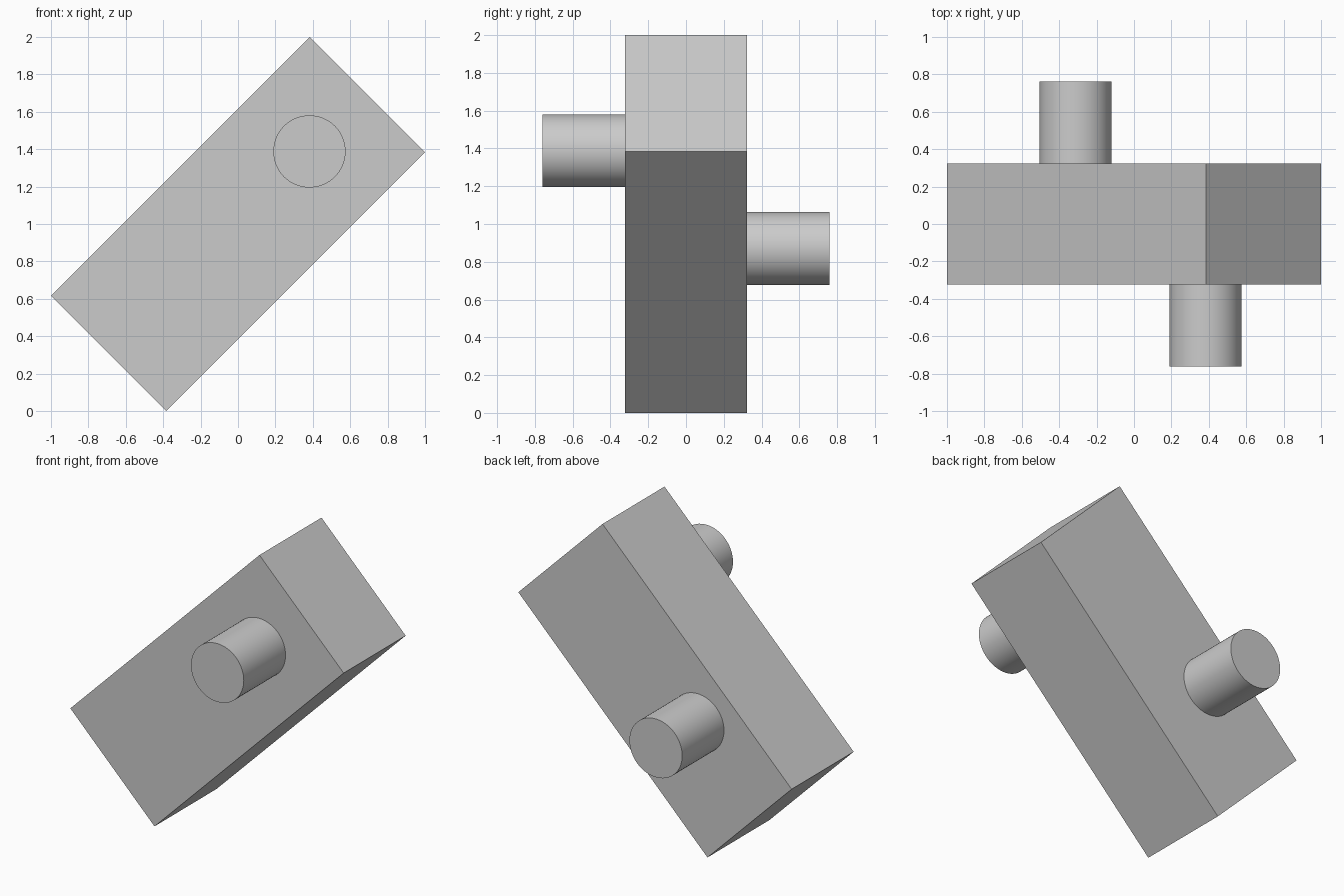
import bpy
from math import radians

cube = bpy.data.objects.get("Cube")
if cube:
    bpy.data.objects.remove(cube, do_unlink=True)

# Single plain grey
grey = bpy.data.materials.new("plain_grey")
grey.use_nodes = True
colour = (0.6, 0.6, 0.6, 1)
grey.diffuse_color = colour
grey.node_tree.nodes["Principled BSDF"].inputs["Base Color"].default_value = colour

HALF_DEPTH = 0.324
PIN_END = 0.761


def finish(name):
    obj = bpy.context.object
    obj.name = name
    obj.data.materials.append(grey)
    return obj


def pin(name, x, z, side):
    """Round pin standing out of the front (side -1) or back (side 1) face."""
    start = HALF_DEPTH - 0.005
    bpy.ops.mesh.primitive_cylinder_add(
        vertices=64, radius=0.193, depth=PIN_END - start,
        location=(x, side * (PIN_END + start) / 2, z),
        rotation=(radians(90), 0, 0))
    bpy.ops.object.transform_apply(location=False, rotation=True, scale=True)
    bpy.ops.object.shade_smooth_by_angle(angle=radians(30))
    return finish(name)


# Tilted block, rising towards +x
bpy.ops.mesh.primitive_cube_add(size=1, location=(0, 0, 1))
block = finish("tilted_block")
block.scale = (1.957, 2 * HALF_DEPTH, 0.871)
block.rotation_euler = (0, radians(-45), 0)
bpy.ops.object.transform_apply(location=False, rotation=True, scale=True)

# Pins on opposite faces
pin("front_pin", 0.382, 1.388, -1)
pin("back_pin", -0.312, 0.871, 1)
